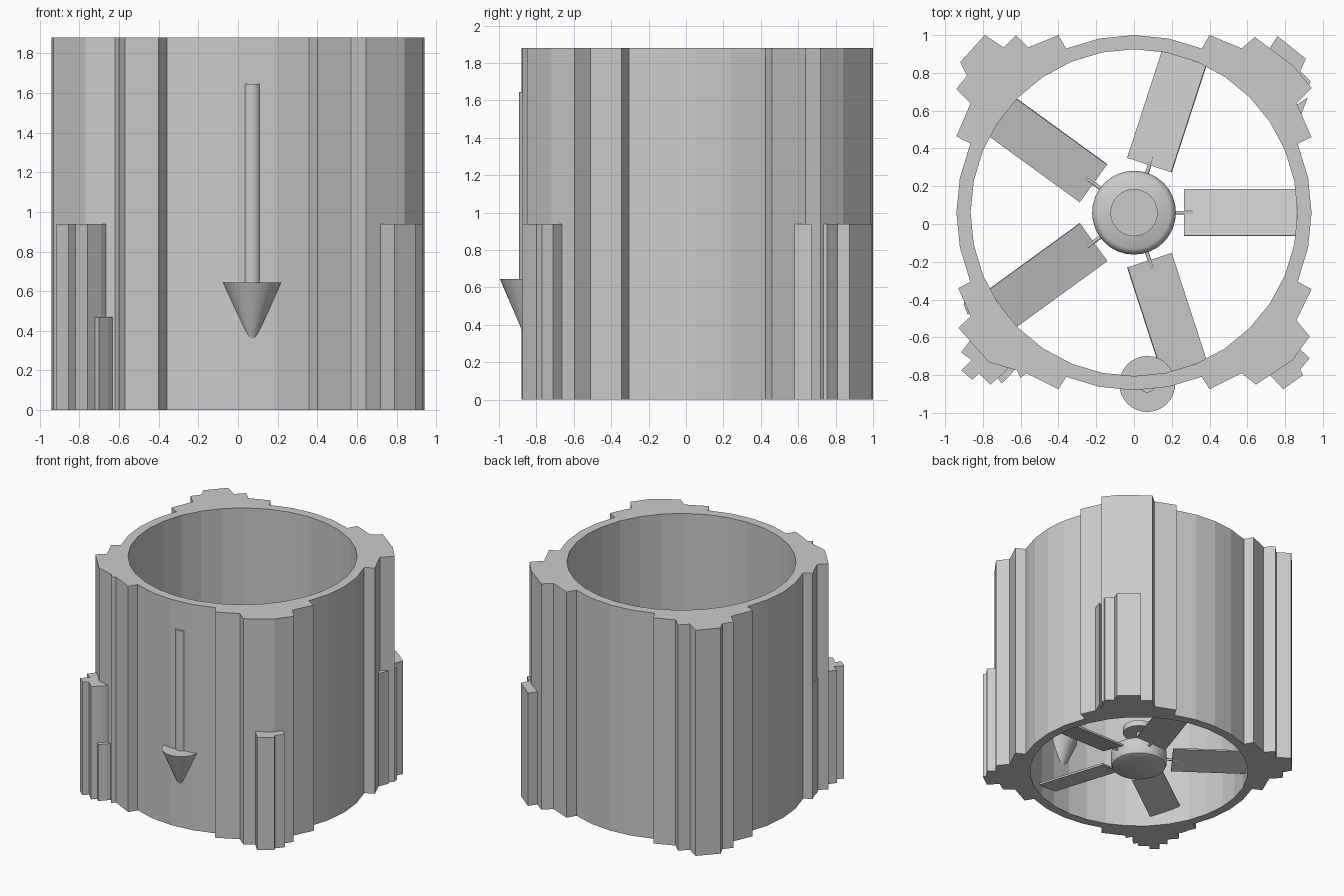
import bpy, bmesh
from math import sin, cos, pi, radians, atan2
from mathutils import Matrix, Vector

if "Cube" in bpy.data.objects:
    bpy.data.objects.remove(bpy.data.objects["Cube"])

CY = 0.06            # axis of the housing in y
H = 1.88             # housing height
R_OUT, R_IN = 0.94, 0.865


def finish(name, bm, smooth=False):
    bmesh.ops.recalc_face_normals(bm, faces=bm.faces)
    me = bpy.data.meshes.new(name)
    bm.to_mesh(me)
    bm.free()
    ob = bpy.data.objects.new(name, me)
    bpy.context.collection.objects.link(ob)
    if smooth:
        bpy.context.view_layer.objects.active = ob
        ob.select_set(True)
        bpy.ops.object.shade_smooth_by_angle(angle=radians(35))
        ob.select_set(False)
    return ob


def lathe(name, profile, center, sides, closed=False, smooth=False):
    """Revolve (radius, z) points about a vertical axis; open ends are capped."""
    bm = bmesh.new()
    rings = [[bm.verts.new((center[0] + r * cos(2 * pi * i / sides),
                            center[1] + r * sin(2 * pi * i / sides), z))
              for i in range(sides)] for r, z in profile]
    pairs = list(zip(rings, rings[1:])) + ([(rings[-1], rings[0])] if closed else [])
    for a, b in pairs:
        for i in range(sides):
            j = (i + 1) % sides
            bm.faces.new((a[i], a[j], b[j], b[i]))
    if not closed:
        bm.faces.new(rings[0])
        bm.faces.new(rings[-1])
    return finish(name, bm, smooth)


def pillar(name, outline, height):
    """Extrude an outer outline, closed by an arc buried in the housing wall."""
    a0 = atan2(outline[-1][1] - CY, outline[-1][0])
    a1 = atan2(outline[0][1] - CY, outline[0][0])
    d = (a1 - a0 + pi) % (2 * pi) - pi
    arc = [(0.9 * cos(a0 + d * k / 8), CY + 0.9 * sin(a0 + d * k / 8)) for k in range(9)]
    bm = bmesh.new()
    face = bm.faces.new([bm.verts.new((x, y, 0)) for x, y in outline + arc])
    top = bmesh.ops.extrude_face_region(bm, geom=[face], use_keep_orig=True)['geom']
    bmesh.ops.translate(bm, vec=(0, 0, height),
                        verts=[v for v in top if isinstance(v, bmesh.types.BMVert)])
    return finish(name, bm)


# Housing wall
lathe("housing", [(R_OUT, 0), (R_OUT, H), (R_IN, H), (R_IN, 0)], (0, CY), 32, closed=True)

# Stepped full-height corner pillars
pillar("pillar_back_left", [
    (-.36, .93), (-.40, 1.0), (-.56, .935), (-.625, 1.0), (-.69, .935), (-.79, 1.0),
    (-.92, .857), (-.885, .785), (-.94, .715), (-.865, .64), (-.94, .465), (-.865, .425)], H)
pillar("pillar_back_right", [
    (.36, .93), (.40, 1.0), (.57, .93), (.64, .99), (.84, .84), (.94, .72),
    (.86, .64), (.94, .46), (.865, .425)], H)
pillar("pillar_front_right", [
    (.36, -.81), (.40, -.875), (.57, -.79), (.645, -.85), (.84, -.72), (.93, -.595),
    (.86, -.51), (.94, -.345), (.865, -.305)], H)
pillar("pillar_front_left", [
    (-.36, -.81), (-.40, -.875), (-.57, -.79), (-.60, -.815), (-.62, -.775), (-.74, -.74),
    (-.77, -.73), (-.93, -.55), (-.865, -.49), (-.93, -.34), (-.865, -.305)], H)

# Lower buttresses at half and quarter height
pillar("buttress_back_right", [
    (.71, .92), (.76, .995), (.91, .875), (.88, .81), (.935, .755), (.92, .72)], H / 2)
pillar("buttress_right_side", [(.92, .67), (.88, .565), (.80, .59)], H / 2)
pillar("buttress_front_right", [
    (.72, -.80), (.79, -.875), (.895, -.80), (.88, -.77), (.93, -.71), (.87, -.655)], H / 2)
pillar("buttress_front_left", [
    (-.69, -.79), (-.76, -.85), (-.82, -.79), (-.855, -.825), (-.915, -.775),
    (-.86, -.72), (-.915, -.68), (-.87, -.62)], H / 2)
pillar("small_buttress_left", [(-.90, -.41), (-.90, -.43), (-.88, -.48)], H / 2)
pillar("small_buttress_front", [(-.655, -.80), (-.70, -.845), (-.735, -.80)], H / 4)

# Flow arrow set into the front wall
lathe("arrow_shaft", [(.045, .64), (.045, 1.645)], (.07, -.847), 24, smooth=True)
lathe("arrow_head", [(.148, .645), (.004, .31)], (.07, -.847), 32, smooth=True)

# Fan hub with rounded rims, thin axle and small disc above
hub = [(.19, .04), (.212, .05), (.222, .075), (.222, .165), (.212, .19), (.19, .205)]
lathe("fan_hub", hub, (0, CY), 32, smooth=True)
lathe("fan_axle", [(.02, .2), (.02, .37)], (0, CY), 16, smooth=True)
lathe("axle_disc", [(.125, .35), (.125, .40)], (0, CY), 32, smooth=True)

# Five pitched blades on thin spokes
for i in range(5):
    spin = Matrix.Translation((0, CY, .12)) @ Matrix.Rotation(2 * pi * i / 5, 4, 'Z')
    bm = bmesh.new()
    bmesh.ops.create_cube(bm, size=1, matrix=spin @ Matrix.Translation((.563, 0, 0))
                          @ Matrix.Rotation(radians(-14), 4, 'X')
                          @ Matrix.Diagonal((.597, .253, .015, 1)))
    finish(f"blade_{i + 1}", bm)
    bm = bmesh.new()
    bmesh.ops.create_cone(bm, cap_ends=True, segments=12, radius1=.01, radius2=.01, depth=.14,
                          matrix=spin @ Matrix.Translation((.24, 0, 0))
                          @ Matrix.Rotation(pi / 2, 4, 'Y'))
    finish(f"spoke_{i + 1}", bm, smooth=True)
